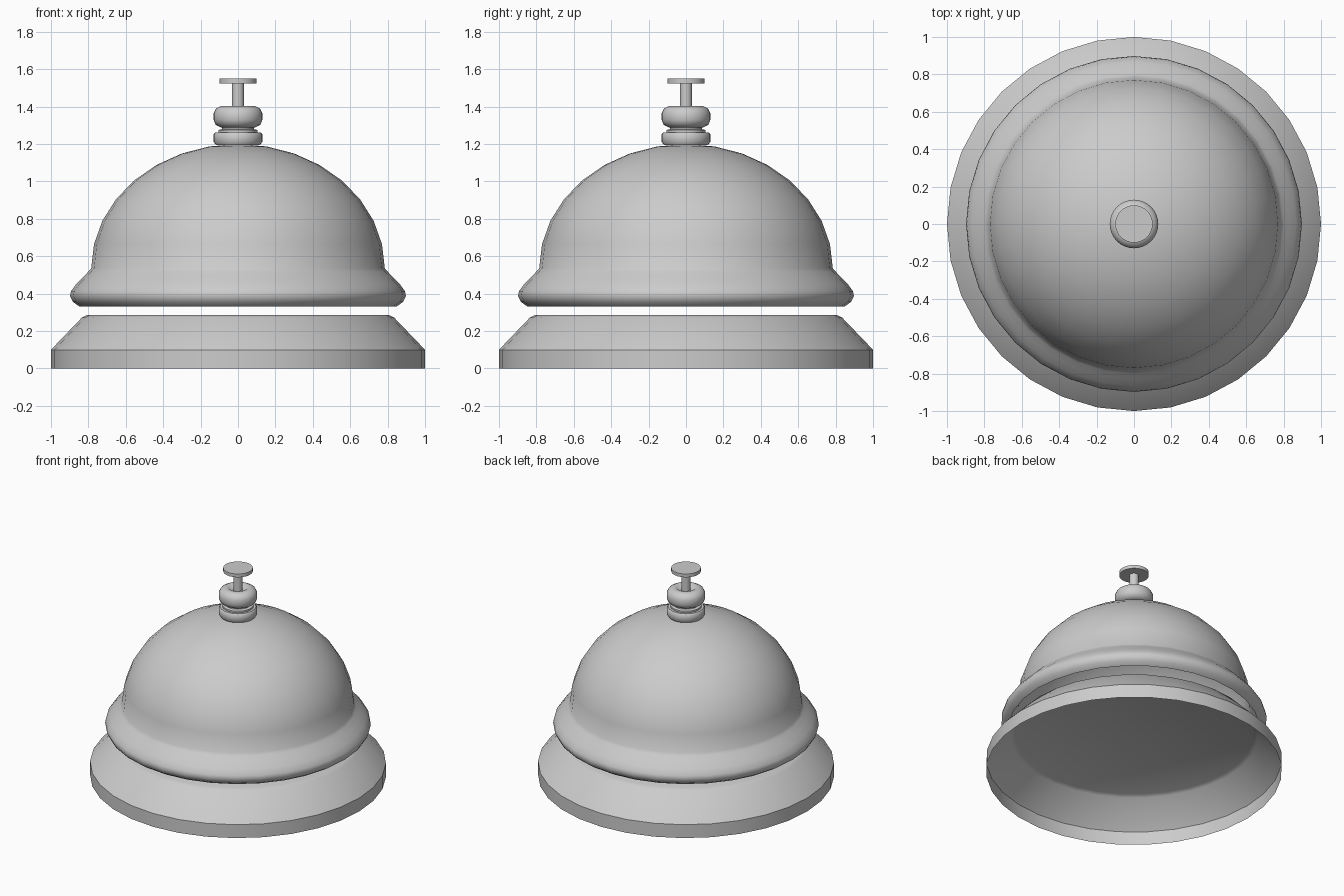
import bpy, bmesh
from math import sin, cos, pi, radians

if "Cube" in bpy.data.objects:
    bpy.data.objects.remove(bpy.data.objects["Cube"])

SIDES = 32


def lathe(name, profile, angle=30):
    """Revolve (radius, z) points round the z axis; radius 0 makes a pole."""
    bm = bmesh.new()
    rings = []
    for r, z in profile:
        if r == 0:
            rings.append([bm.verts.new((0, 0, z))] * SIDES)
        else:
            rings.append([bm.verts.new((r * cos(2 * pi * i / SIDES), r * sin(2 * pi * i / SIDES), z))
                          for i in range(SIDES)])
    for a, b in zip(rings, rings[1:]):
        for i in range(SIDES):
            j = (i + 1) % SIDES
            bm.faces.new(dict.fromkeys((a[i], a[j], b[j], b[i])))
    mesh = bpy.data.meshes.new(name)
    bm.to_mesh(mesh)
    bm.free()
    obj = bpy.data.objects.new(name, mesh)
    bpy.context.collection.objects.link(obj)
    bpy.ops.object.select_all(action='DESELECT')
    obj.select_set(True)
    bpy.context.view_layer.objects.active = obj
    bpy.ops.object.shade_smooth_by_angle(angle=radians(angle))
    return obj


# Hollow base, open underneath
lathe("base", [(1, 0), (1, 0.1), (0.835, 0.272), (0.808, 0.285), (0, 0.285)])

# Hollow bell: flared lip, then a dome in eight steps
lip = [(0.848, 0.332), (0.882, 0.355), (0.898, 0.388), (0.893, 0.413),
       (0.866, 0.45), (0.83, 0.487), (0.8, 0.518)]
dome = [(0.785 * cos(i * pi / 16), 0.535 + 0.665 * sin(i * pi / 16)) for i in range(8)]
lathe("bell", lip + dome + [(0, 1.2)], 40)

# Lower collar on top of the bell
lathe("collar", [(0, 1.195), (0.118, 1.195), (0.13, 1.212), (0.13, 1.252),
                 (0.121, 1.263), (0, 1.263)], 50)

# Narrow neck between collar and bead
lathe("neck", [(0.105, 1.26), (0.105, 1.275), (0.085, 1.28), (0.085, 1.3)])

# Rounded bead with a small dip round the stem
lathe("bead", [(0, 1.288), (0.09, 1.288), (0.119, 1.303), (0.13, 1.328), (0.13, 1.365),
               (0.117, 1.39), (0.09, 1.404), (0.065, 1.404), (0.045, 1.385), (0, 1.385)], 50)

# Plunger stem and push button
lathe("stem", [(0.032, 1.38), (0.032, 1.53)])
lathe("button", [(0, 1.525), (0.1, 1.525), (0.1, 1.55), (0, 1.55)])
